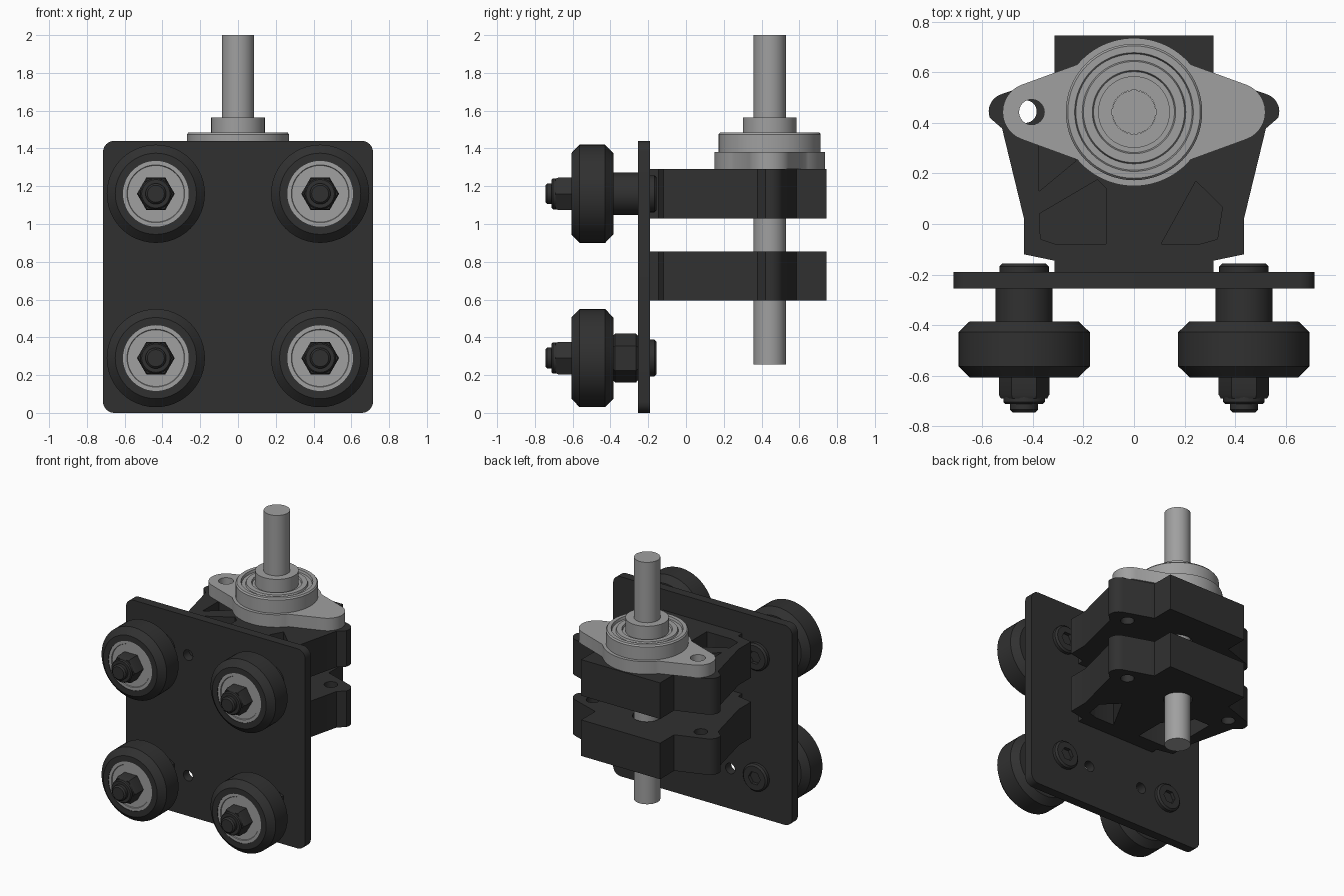
import bpy, bmesh
from math import sin, cos, pi, radians

if "Cube" in bpy.data.objects:
    bpy.data.objects.remove(bpy.data.objects["Cube"])


def material(name, v):
    m = bpy.data.materials.new(name)
    m.diffuse_color = (v, v, v, 1)
    m.use_nodes = True
    m.node_tree.nodes["Principled BSDF"].inputs["Base Color"].default_value = m.diffuse_color
    return m


DARK = material("dark_plastic", 0.03)
STEEL = material("grey_steel", 0.35)


def finish(name, bm, mat):
    bmesh.ops.recalc_face_normals(bm, faces=bm.faces)
    me = bpy.data.meshes.new(name)
    bm.to_mesh(me)
    bm.free()
    ob = bpy.data.objects.new(name, me)
    bpy.context.collection.objects.link(ob)
    me.materials.append(mat)
    return ob


def smooth(ob):
    bpy.ops.object.select_all(action='DESELECT')
    ob.select_set(True)
    bpy.context.view_layer.objects.active = ob
    bpy.ops.object.shade_smooth_by_angle(angle=radians(30))
    return ob


def lathe(name, prof, centre, axis, mat, segs=48, turn=0.0, closed=False):
    """Spin (radius, height) points about a y or z axis; height is absolute."""
    bm = bmesh.new()
    rings = []
    for r, h in prof:
        ring = []
        for i in range(segs):
            a = turn + 2 * pi * i / segs
            u, v = centre[0] + r * cos(a), centre[1] + r * sin(a)
            ring.append(bm.verts.new((u, h, v) if axis == 'Y' else (u, v, h)))
        rings.append(ring)
    pairs = list(zip(rings, rings[1:]))
    if closed:
        pairs.append((rings[-1], rings[0]))
    else:
        bm.faces.new(rings[0])
        bm.faces.new(rings[-1])
    for a, b in pairs:
        for i in range(segs):
            j = (i + 1) % segs
            bm.faces.new((a[i], a[j], b[j], b[i]))
    return smooth(finish(name, bm, mat))


def prism(name, pts, h0, h1, axis, mat):
    """Extrude a flat outline between two heights along y or z."""
    bm = bmesh.new()
    put = (lambda u, v, h: (u, h, v)) if axis == 'Y' else (lambda u, v, h: (u, v, h))
    lo = [bm.verts.new(put(u, v, h0)) for u, v in pts]
    hi = [bm.verts.new(put(u, v, h1)) for u, v in pts]
    bm.faces.new(lo)
    bm.faces.new(hi)
    for i in range(len(pts)):
        j = (i + 1) % len(pts)
        bm.faces.new((lo[i], lo[j], hi[j], hi[i]))
    return finish(name, bm, mat)


def cut(ob, cutters):
    for c in cutters:
        mod = ob.modifiers.new("cut", 'BOOLEAN')
        mod.operation = 'DIFFERENCE'
        mod.solver = 'EXACT'
        mod.object = c
        bpy.context.view_layer.objects.active = ob
        bpy.ops.object.modifier_apply(modifier=mod.name)
        bpy.data.objects.remove(c)
    return smooth(ob)


def arc(cx, cy, r, a0, a1, n):
    return [(cx + r * cos(radians(a0 + (a1 - a0) * i / n)),
             cy + r * sin(radians(a0 + (a1 - a0) * i / n))) for i in range(n + 1)]


def drill(x, y, r, h0, h1, axis, segs=24):
    return lathe("cutter", [(r, h0), (r, h1)], (x, y), axis, DARK, segs)


# Mounting plate with rounded corners and bolt holes
outline = []
for cx, cz, a in ((0.655, 1.38, 0), (-0.655, 1.38, 90), (-0.655, 0.06, 180), (0.655, 0.06, 270)):
    outline += arc(cx, cz, 0.06, a, a + 90, 6)
plate = prism("mounting_plate", outline, -0.255, -0.19, 'Y', DARK)
cut(plate, [drill(x, z, 0.038, -0.4, -0.1, 'Y') for x in (-0.22, 0.22) for z in (0.29, 1.16)])

# Four wheels with bearing, bolt, lock nut and spacer
for side, x in (("left", -0.435), ("right", 0.435)):
    for level, z in (("lower", 0.29), ("upper", 1.16)):
        tag = f"{level}_{side}"
        c = (x, z)
        lathe("wheel_" + tag, [(0.174, -0.607), (0.215, -0.607), (0.26, -0.563), (0.26, -0.428),
                               (0.215, -0.385), (0.174, -0.385)], c, 'Y', DARK, closed=True)
        lathe("wheel_bearing_" + tag, [(0.15, -0.598), (0.153, -0.604), (0.175, -0.604),
                                       (0.175, -0.388), (0.15, -0.388)], c, 'Y', STEEL)
        lathe("lock_nut_" + tag, [(0.1, -0.595), (0.1, -0.675), (0.092, -0.69)], c, 'Y', DARK, 6)
        lathe("nut_collar_" + tag, [(0.082, -0.68), (0.082, -0.705), (0.075, -0.712)], c, 'Y', DARK)
        bolt = lathe("wheel_bolt_" + tag, [(0.045, -0.745), (0.055, -0.735), (0.055, -0.19),
                                           (0.098, -0.19), (0.098, -0.168), (0.086, -0.156)],
                     c, 'Y', DARK, 32)
        cut(bolt, [drill(x, z, 0.048, -0.18, -0.1, 'Y', 6)])
        if level == "upper":
            lathe("round_spacer_" + tag, [(0.113, -0.39), (0.113, -0.255)], c, 'Y', DARK)
        else:
            lathe("hex_spacer_" + tag, [(0.115, -0.39), (0.13, -0.375), (0.13, -0.265),
                                        (0.118, -0.255)], c, 'Y', DARK, 6, pi / 2)

# Two brackets, mirrored so their pockets face away from each other
half = [(0.315, -0.19), (0.315, -0.145), (0.435, -0.12), (0.435, 0.02)]
half += arc(0.503, 0.445, 0.072, -20, 70, 8) + [(0.315, 0.585), (0.315, 0.745)]
half[4:4] = [(0.522, 0.378)]
bracket_outline = half + [(-x, y) for x, y in reversed(half)]
pockets = [
    [(-0.375, 0.04), (-0.37, -0.06), (-0.31, -0.08), (-0.11, -0.08), (-0.11, 0.14), (-0.145, 0.175)],
    [(0.107, -0.08), (0.257, -0.08), (0.33, -0.06), (0.35, 0.067), (0.245, 0.17)],
    [(-0.375, 0.13), (-0.23, 0.25), (-0.25, 0.32), (-0.375, 0.32)],
]
for level, z0, z1, p0, p1 in (("lower", 0.595, 0.855, 0.5, 0.805), ("upper", 1.03, 1.29, 1.08, 1.4)):
    bracket = prism(level + "_bracket", bracket_outline, z0, z1, 'Z', DARK)
    cutters = [prism("cutter", p, p0, p1, 'Z', DARK) for p in pockets]
    cutters += [drill(x, 0.445, r, z0 - 0.1, z1 + 0.1, 'Z', 32)
                for x, r in ((-0.43, 0.045), (0.43, 0.045), (0, 0.095))]
    cut(bracket, cutters)

# Bearing flange: round middle with two rounded ears
CY = 0.443
flange_outline = (arc(0.405, CY, 0.115, -70, 70, 14) + arc(0, CY, 0.293, 40, 140, 24)
                  + arc(-0.405, CY, 0.115, 110, 250, 14) + arc(0, CY, 0.293, 220, 320, 24))
flange = prism("bearing_flange", flange_outline, 1.29, 1.38, 'Z', STEEL)
cut(flange, [drill(-0.405, CY, 0.05, 1.2, 1.5, 'Z'), drill(0, CY, 0.1, 1.2, 1.5, 'Z', 32)])

# Bearing housing with shallow ring groove, inner collar and shaft
lathe("bearing_housing", [(0.088, 1.375), (0.27, 1.375), (0.27, 1.475), (0.262, 1.485),
                          (0.235, 1.485), (0.23, 1.468), (0.205, 1.468), (0.2, 1.48),
                          (0.165, 1.48), (0.16, 1.468), (0.088, 1.468)], (0, CY), 'Z', STEEL,
      64, closed=True)
lathe("bearing_collar", [(0.087, 1.44), (0.142, 1.44), (0.142, 1.565), (0.087, 1.565)],
      (0, CY), 'Z', STEEL, closed=True)
lathe("shaft", [(0.086, 0.255), (0.086, 2.0)], (0, CY), 'Z', STEEL)
